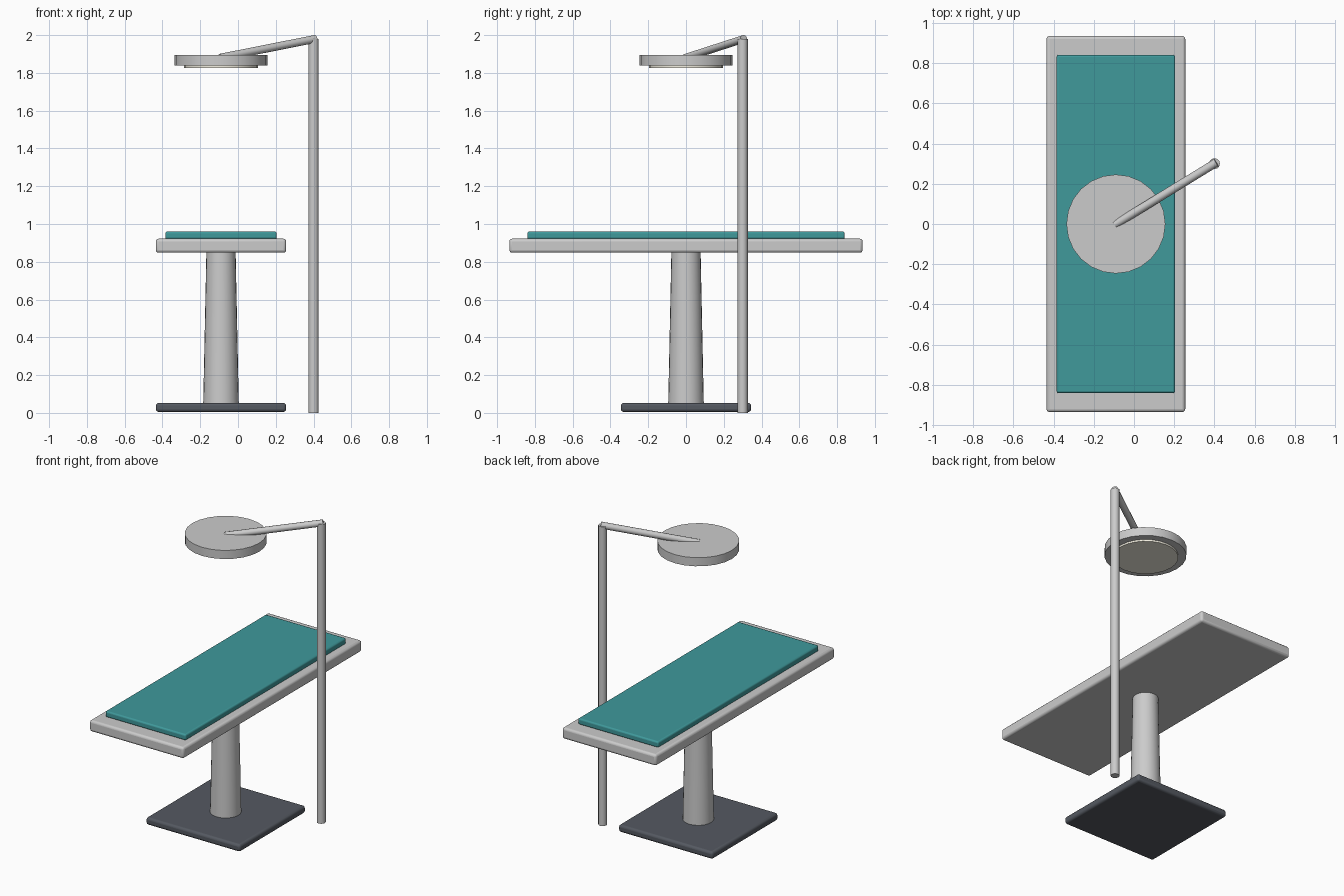
import bpy
import math
from mathutils import Vector

if "Cube" in bpy.data.objects:
    bpy.data.objects.remove(bpy.data.objects["Cube"])

TABLE_X = -0.09  # centre line of table and lamp


def colour(obj, name, rgb):
    mat = bpy.data.materials.new(name)
    mat.diffuse_color = (*rgb, 1.0)
    mat.use_nodes = True
    mat.node_tree.nodes["Principled BSDF"].inputs["Base Color"].default_value = mat.diffuse_color
    obj.data.materials.append(mat)


def smooth(obj):
    bpy.ops.object.select_all(action='DESELECT')
    obj.select_set(True)
    bpy.context.view_layer.objects.active = obj
    bpy.ops.object.shade_smooth_by_angle(angle=math.radians(40))


def slab(name, width, depth, z0, z1, bevel):
    """Rounded box centred on the table line."""
    bpy.ops.mesh.primitive_cube_add(size=1, location=(TABLE_X, 0, (z0 + z1) / 2))
    obj = bpy.context.object
    obj.name = name
    obj.scale = (width, depth, z1 - z0)
    bpy.ops.object.transform_apply(location=False, rotation=False, scale=True)
    smooth(obj)
    mod = obj.modifiers.new("rounded_edges", 'BEVEL')
    mod.width = bevel
    mod.segments = 3
    return obj


def rod(name, start, end, r0, r1, sides=24):
    """Round, optionally tapered, bar between two points."""
    start, end = Vector(start), Vector(end)
    axis = end - start
    bpy.ops.mesh.primitive_cone_add(vertices=sides, radius1=r0, radius2=r1,
                                    depth=axis.length, location=(start + end) / 2)
    obj = bpy.context.object
    obj.name = name
    obj.rotation_euler = axis.to_track_quat('Z', 'Y').to_euler()
    smooth(obj)
    return obj


# Table: floor plate, tapered column, top and cushion
base = slab("floor_base", 0.69, 0.69, 0.005, 0.053, 0.015)
column = rod("column", (TABLE_X, 0, 0.01), (TABLE_X, 0, 0.87), 0.095, 0.077)
top = slab("table_top", 0.69, 1.87, 0.848, 0.922, 0.015)
pad = slab("cushion", 0.59, 1.68, 0.92, 0.96, 0.01)

# Lamp: pole, sloping arm, round head and light panel
pole = rod("lamp_pole", (0.40, 0.30, 0), (0.40, 0.30, 1.98), 0.027, 0.027, 12)
arm = rod("lamp_arm", (0.41, 0.306, 1.98), (-0.095, -0.003, 1.88), 0.021, 0.021, 12)
head = rod("lamp_head", (TABLE_X, 0, 1.838), (TABLE_X, 0, 1.895), 0.246, 0.246)
panel = rod("light_panel", (TABLE_X, 0, 1.826), (TABLE_X, 0, 1.845), 0.197, 0.197)

colour(base, "dark_grey", (0.09, 0.10, 0.12))
colour(pad, "teal", (0.05, 0.32, 0.33))
colour(panel, "warm_white", (0.90, 0.87, 0.76))
